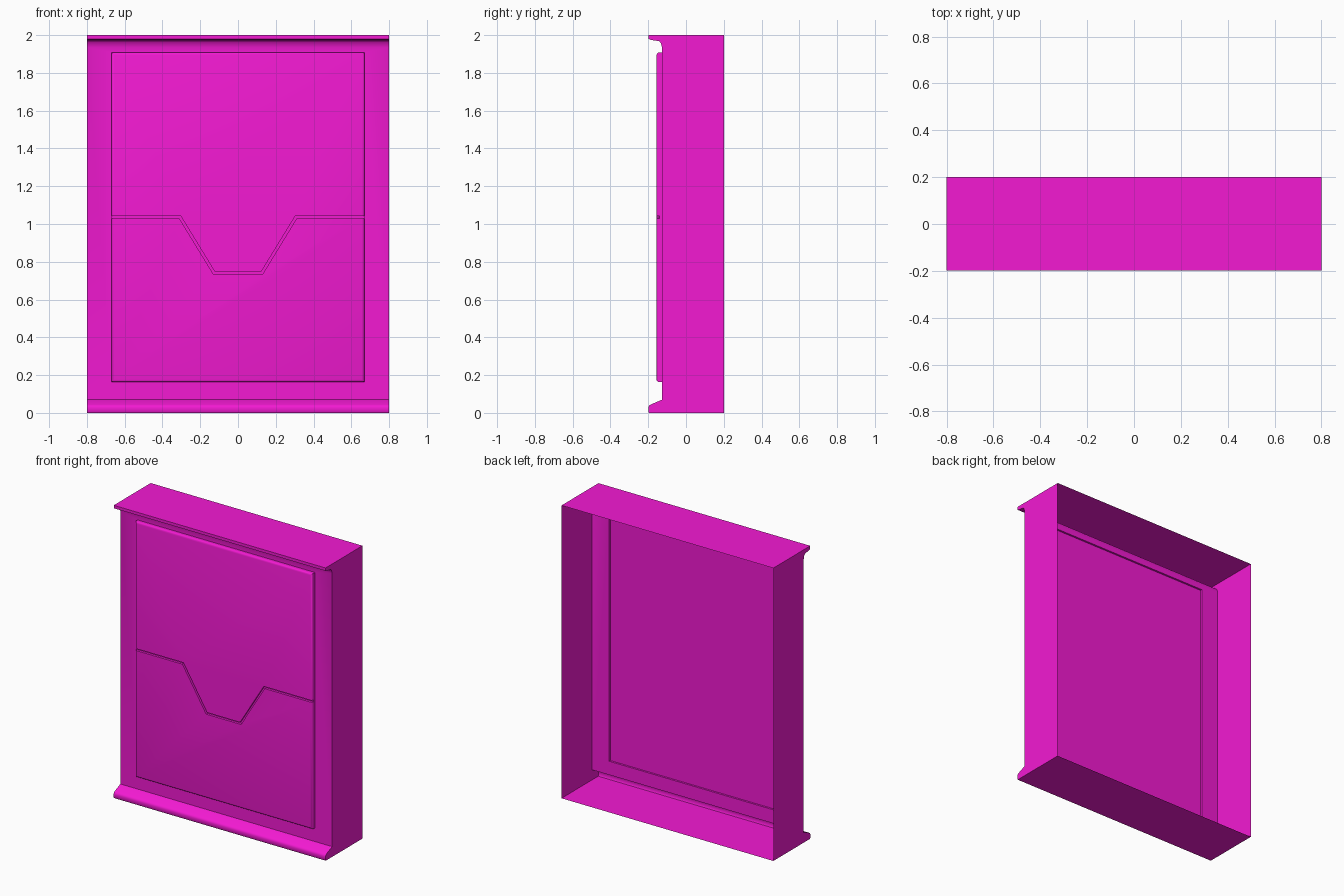
import bpy, bmesh

if "Cube" in bpy.data.objects:
    bpy.data.objects.remove(bpy.data.objects["Cube"])

W = 0.8                          # half width of the shell
PX, PZ0, PZ1 = 0.67, 0.163, 1.908  # panel half width, bottom, top
FACE, FLOOR, FRONT = -0.127, -0.14, -0.156  # frame face, groove floor, panel front

mat = bpy.data.materials.new("magenta")
mat.diffuse_color = (0.9, 0.01, 0.65, 1)
mat.use_nodes = True
mat.node_tree.nodes["Principled BSDF"].inputs["Base Color"].default_value = mat.diffuse_color


def finish(name, bm, recalc=True):
    bmesh.ops.remove_doubles(bm, verts=bm.verts, dist=1e-5)
    if recalc:
        bmesh.ops.recalc_face_normals(bm, faces=bm.faces)
    me = bpy.data.meshes.new(name)
    bm.to_mesh(me)
    bm.free()
    ob = bpy.data.objects.new(name, me)
    bpy.context.collection.objects.link(ob)
    me.materials.append(mat)
    bpy.ops.object.select_all(action='DESELECT')
    ob.select_set(True)
    bpy.context.view_layer.objects.active = ob
    bpy.ops.object.shade_smooth_by_angle(angle=0.6)
    return ob


def face(bm, pts):
    return bm.faces.new([bm.verts.new(p) for p in pts])


# Open-backed shell: top cornice, bottom skirting and side walls
top = [(0.2, 2), (-0.198, 2), (-0.198, 1.98), (-0.188, 1.975),
       (-0.142, 1.968), (-0.133, 1.957), (FACE, 1.935)]
bottom = [(FACE, 0.07), (-0.188, 0.044), (-0.196, 0.037), (-0.199, 0.028),
          (-0.199, 0.006), (-0.195, 0.0), (0.2, 0)]
bm = bmesh.new()
for run in (top, bottom):
    for (y0, z0), (y1, z1) in zip(run, run[1:]):
        face(bm, [(-W, y0, z0), (-W, y1, z1), (W, y1, z1), (W, y0, z0)])
for x in (-W, W):
    face(bm, [(x, y, z) for y, z in top + bottom])

# Front frame around the panel opening, with a rim turned forward
outer = [(-W, 0.07), (W, 0.07), (W, 1.935), (-W, 1.935)]
inner = [(-PX, PZ0), (PX, PZ0), (PX, PZ1), (-PX, PZ1)]
for i in range(4):
    a, b, c, d = outer[i], outer[(i + 1) % 4], inner[(i + 1) % 4], inner[i]
    face(bm, [(x, FACE, z) for x, z in (a, b, c, d)])
    face(bm, [(d[0], FACE, d[1]), (c[0], FACE, c[1]),
              (c[0], FLOOR, c[1]), (d[0], FLOOR, d[1])])
finish("frame_shell", bm)

# Backing sheet, visible at the bottom of the groove
bm = bmesh.new()
face(bm, [(x, FLOOR, z) for x, z in inner])
finish("panel_backing", bm, recalc=False)


# Two raised panel halves separated by the stepped groove
def panel_half(name, z_end, side):
    h = 0.0065 * side
    s = h * 0.57
    left = [(-PX, 1.036 + h), (-0.307 + s, 1.036 + h), (-0.128 + s, 0.743 + h)]
    path = left + [(-x, z) for x, z in reversed(left)]
    outline = path + [(PX, z_end), (-PX, z_end)]
    bm = bmesh.new()
    f = face(bm, [(x, FRONT, z) for x, z in outline])
    base = [v.co.copy() for v in f.verts]
    n = len(base)
    verts = list(f.verts)
    back = [bm.verts.new((p.x, FLOOR, p.z)) for p in base]
    for i in range(n):
        j = (i + 1) % n
        bm.faces.new([verts[i], verts[j], back[j], back[i]])
    bmesh.ops.recalc_face_normals(bm, faces=bm.faces)
    if f.normal.y > 0:
        bmesh.ops.reverse_faces(bm, faces=bm.faces)
    # round only the outer front edges
    rim = [e for e in f.edges
           if all(abs(abs(v.co.x) - PX) < 1e-4 for v in e.verts)]
    bmesh.ops.bevel(bm, geom=rim, offset=0.014, segments=3, profile=0.5,
                    affect='EDGES', clamp_overlap=True)
    finish(name, bm, recalc=False)


panel_half("upper_panel", PZ1, 1)
panel_half("lower_panel", PZ0, -1)
